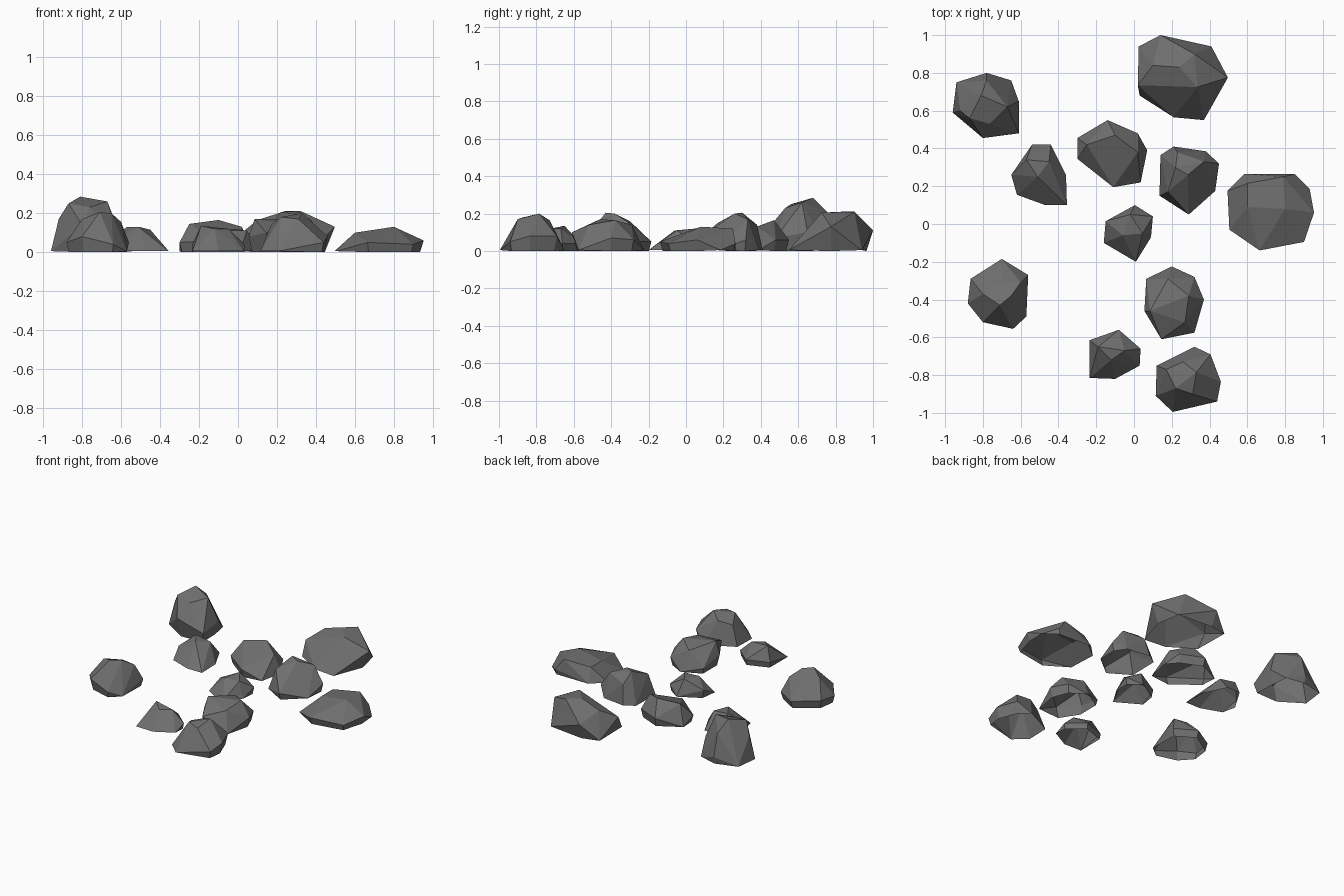
import bpy, bmesh

stone = bpy.data.materials.new("dark grey stone")
stone.diffuse_color = (0.16, 0.16, 0.16, 1)


def rock(name, outline, crown):
    """Faceted convex stone shell, open underneath: widest outline (x, y, z) and crown corners."""
    bm = bmesh.new()
    n = len(outline)
    cx = sum(p[0] for p in outline) / n
    cy = sum(p[1] for p in outline) / n
    for x, y, z in outline:
        bm.verts.new((x, y, z if z >= 0.04 else 0.005))
        if z >= 0.04:  # undercut foot below raised outline corners
            k = 1 - 1.4 * z
            bm.verts.new((cx + (x - cx) * k, cy + (y - cy) * k, 0))
    for p in crown:
        bm.verts.new(p)
    bmesh.ops.convex_hull(bm, input=bm.verts[:])
    loose = [v for v in bm.verts if not v.link_faces]
    bmesh.ops.delete(bm, geom=loose, context='VERTS')
    bmesh.ops.recalc_face_normals(bm, faces=bm.faces[:])
    bm.normal_update()
    # open underside
    under = [f for f in bm.faces if f.normal.z < -0.85]
    bmesh.ops.delete(bm, geom=under, context='FACES')
    # merge nearly coplanar triangles into larger flat facets
    bmesh.ops.dissolve_limit(bm, angle_limit=0.1, verts=bm.verts[:], edges=bm.edges[:])
    me = bpy.data.meshes.new(name)
    bm.to_mesh(me)
    bm.free()
    me.materials.append(stone)
    bpy.context.collection.objects.link(bpy.data.objects.new(name, me))


# back row
rock("rock_back_left",
     [(-.94, .75, .02), (-.78, .80, .05), (-.65, .76, .03), (-.61, .65, .10), (-.61, .48, .07),
      (-.80, .455, .14), (-.96, .59, .02)],
     [(-.81, .68, .285), (-.67, .62, .26), (-.87, .56, .25), (-.76, .53, .23), (-.92, .60, .17),
      (-.78, .76, .205)])
rock("rock_back_right",
     [(.14, 1.0, .11), (.41, .94, .03), (.497, .775, .13), (.37, .55, .01), (.21, .565, .01),
      (.03, .68, .01), (.02, .735, .10), (.025, .94, .03)],
     [(.32, .90, .21), (.335, .725, .205), (.24, .83, .21), (.10, .84, .165)])

# middle cluster
rock("rock_inner_left",
     [(-.54, .42, .01), (-.44, .42, .02), (-.36, .26, .03), (-.355, .10, .01), (-.47, .10, .01),
      (-.62, .155, .03), (-.65, .26, .06)],
     [(-.57, .34, .13), (-.45, .33, .115), (-.51, .25, .13)])
rock("rock_inner_back",
     [(-.14, .55, .06), (.02, .48, .06), (.07, .39, .03), (.035, .22, .02), (-.11, .195, .06),
      (-.30, .345, .05), (-.30, .455, .03)],
     [(-.25, .42, .145), (-.10, .47, .165), (.02, .38, .13)])
rock("rock_inner_right",
     [(.21, .41, .03), (.38, .385, .03), (.45, .32, .06), (.43, .175, .02), (.29, .05, .05),
      (.135, .15, .03), (.14, .365, .03)],
     [(.22, .30, .205), (.285, .26, .20), (.37, .33, .17), (.23, .38, .14), (.18, .17, .15)])
rock("rock_centre",
     [(.005, .10, .02), (.10, .04, .05), (.09, -.07, .02), (.01, -.20, .02), (-.16, -.10, .03),
      (-.15, .015, .06)],
     [(.045, -.05, .11), (-.02, .05, .12), (-.06, -.06, .11)])

# outer right and left
rock("rock_right",
     [(.585, .265, .01), (.85, .265, .04), (.93, .185, .03), (.953, .06, .06), (.90, -.095, .04),
      (.665, -.14, .05), (.505, -.03, .02), (.495, .175, .02)],
     [(.60, .215, .10), (.79, .25, .12), (.80, .08, .13), (.60, .09, .10)])
rock("rock_left",
     [(-.70, -.185, .05), (-.56, -.27, .05), (-.57, -.49, .02), (-.64, -.555, .04),
      (-.80, -.52, .08), (-.88, -.42, .05), (-.865, -.29, .06)],
     [(-.70, -.30, .16), (-.65, -.38, .20), (-.71, -.43, .205), (-.80, -.37, .17),
      (-.60, -.31, .155)])

# front row
rock("rock_front_middle",
     [(.20, -.225, .02), (.32, -.28, .06), (.37, -.40, .07), (.32, -.575, .03), (.145, -.61, .10),
      (.055, -.46, .08), (.065, -.29, .04)],
     [(.18, -.29, .14), (.29, -.38, .165), (.085, -.46, .17), (.27, -.52, .14)])
rock("rock_front_small",
     [(-.08, -.56, .04), (.035, -.66, .04), (.03, -.75, .03), (-.10, -.82, .03),
      (-.235, -.815, .03), (-.235, -.615, .04)],
     [(-.19, -.65, .135), (-.05, -.67, .12), (-.12, -.72, .12)])
rock("rock_front_right",
     [(.32, -.65, .03), (.405, -.69, .08), (.46, -.835, .08), (.44, -.94, .05), (.205, -.995, .03),
      (.115, -.91, .03), (.12, -.75, .03)],
     [(.26, -.73, .165), (.33, -.785, .20), (.22, -.87, .18), (.31, -.90, .17), (.17, -.77, .14)])
